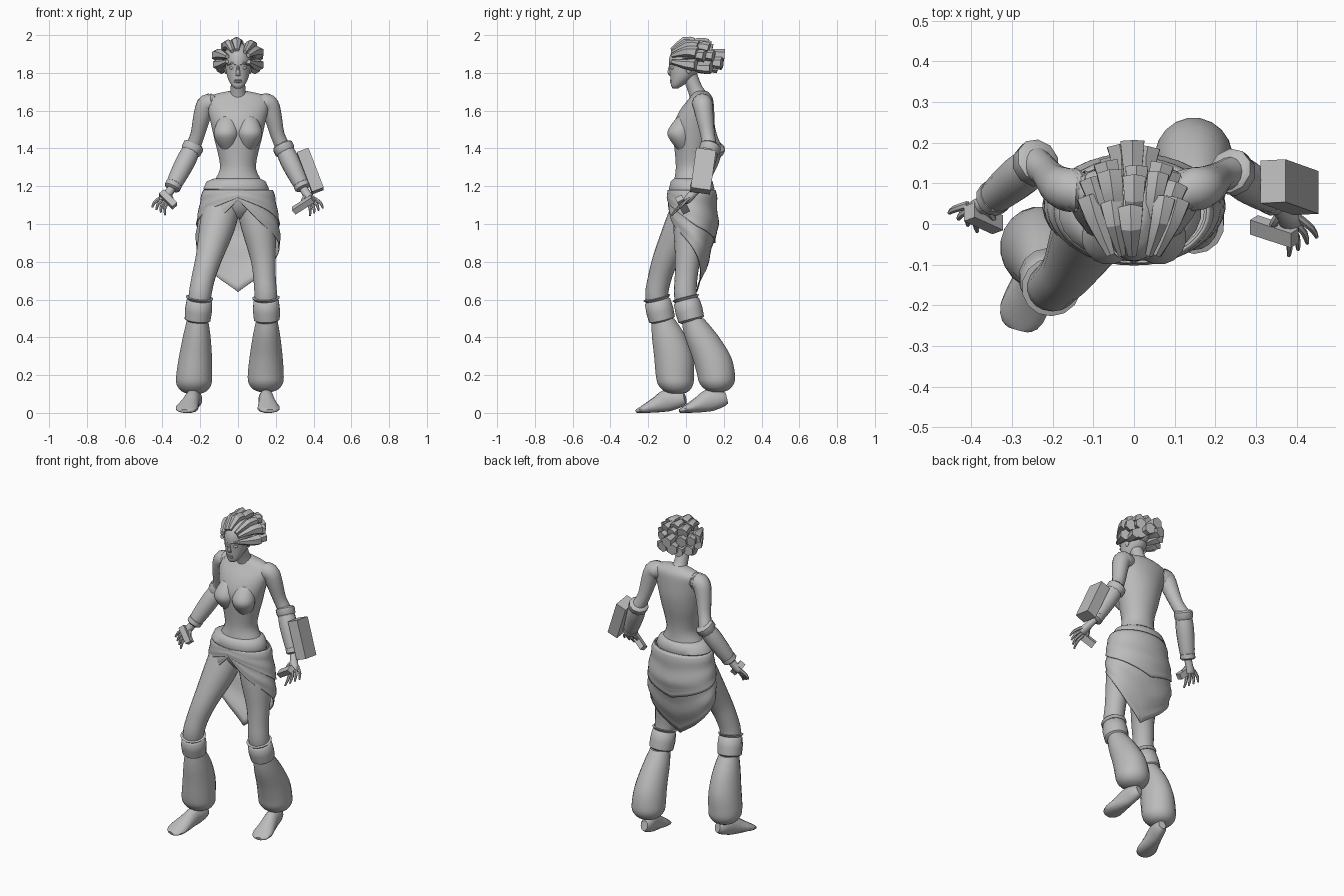
import bpy
import bmesh
import random
from math import sin, cos, pi, sqrt
from mathutils import Vector

default_cube = bpy.data.objects.get("Cube")
if default_cube:
    bpy.data.objects.remove(default_cube, do_unlink=True)

random.seed(4)
GREY = (.5, .5, .5, 1)
clay = bpy.data.materials.new("plain grey")
clay.diffuse_color = GREY
clay.use_nodes = True
clay.node_tree.nodes["Principled BSDF"].inputs["Base Color"].default_value = GREY


def finish(name, bm, angle=45):
    """Turn a bmesh into a named, shaded object."""
    bmesh.ops.recalc_face_normals(bm, faces=bm.faces[:])
    mesh = bpy.data.meshes.new(name)
    bm.to_mesh(mesh)
    bm.free()
    mesh.materials.append(clay)
    obj = bpy.data.objects.new(name, mesh)
    bpy.context.collection.objects.link(obj)
    bpy.ops.object.select_all(action='DESELECT')
    obj.select_set(True)
    bpy.context.view_layer.objects.active = obj
    if angle:
        bpy.ops.object.shade_smooth_by_angle(angle=angle * pi / 180)
    return obj


def smooth_path(rows, steps):
    """Catmull-Rom through rows of numbers."""
    rows = [Vector(r) for r in rows]
    if steps < 2 or len(rows) < 3:
        return rows
    ends = [rows[0]] + rows + [rows[-1]]
    out = []
    for a, b, c, d in zip(ends, ends[1:], ends[2:], ends[3:]):
        for k in range(steps):
            t = k / steps
            out.append((b * 2 + (c - a) * t + (a * 2 - b * 5 + c * 4 - d) * t * t
                        + (b * 3 - a - c * 3 + d) * t ** 3) / 2)
    return out + [rows[-1]]


def loft(name, rows, sides=16, steps=3, upright=False, angle=45):
    """Skin elliptical rings given as (x, y, z, rx, ry) or (x, y, z, r)."""
    rows = smooth_path([r if len(r) == 5 else (*r, r[3]) for r in rows], steps)
    centres = [Vector(r[:3]) for r in rows]
    bm = bmesh.new()
    rings = []
    for i, row in enumerate(rows):
        u, v = Vector((1, 0, 0)), Vector((0, 1, 0))
        if not upright:
            t = (centres[min(i + 1, len(rows) - 1)] - centres[max(i - 1, 0)]).normalized()
            u = (u - t * t.x).normalized()
            v = t.cross(u)
        turn = pi / sides
        rings.append([bm.verts.new(centres[i] + u * row[3] * cos(turn + 2 * pi * k / sides)
                                   + v * row[4] * sin(turn + 2 * pi * k / sides))
                      for k in range(sides)])
    for a, b in zip(rings, rings[1:]):
        for k in range(sides):
            n = (k + 1) % sides
            bm.faces.new((a[k], a[n], b[n], b[k]))
    bm.faces.new(rings[0])
    bm.faces.new(rings[-1])
    return finish(name, bm, angle)


def block(name, start, end, half_w, half_d):
    q = sqrt(2)
    loft(name, [(*start, half_w * q, half_d * q), (*end, half_w * q, half_d * q)], 4, 1, angle=0)


def ellipsoid(name, centre, radii):
    bm = bmesh.new()
    bmesh.ops.create_uvsphere(bm, u_segments=16, v_segments=10, radius=1)
    bmesh.ops.scale(bm, vec=radii, verts=bm.verts[:])
    bmesh.ops.translate(bm, vec=centre, verts=bm.verts[:])
    return finish(name, bm)


def lookup(table, t):
    """Linear interpolation in rows sorted by their first number."""
    t = min(max(t, table[0][0]), table[-1][0])
    for a, b in zip(table, table[1:]):
        if t <= b[0]:
            return Vector(a).lerp(Vector(b), (t - a[0]) / (b[0] - a[0]))


# Torso and neck
loft("torso", [(0, .03, 1.03, .03, .05), (0, .035, 1.08, .12, .095), (0, .035, 1.15, .165, .11),
               (0, .03, 1.22, .13, .095), (0, .032, 1.29, .097, .087), (0, .034, 1.36, .104, .092),
               (0, .038, 1.44, .124, .104), (0, .042, 1.52, .142, .11), (0, .058, 1.6, .16, .092),
               (0, .078, 1.66, .165, .066), (0, .08, 1.688, .12, .048), (0, .08, 1.705, .04, .03)],
     24, upright=True)
for side, label in ((-1, "right"), (1, "left")):
    loft(label + "_bust", [(side * .055, .0, 1.57, .04), (side * .058, -.017, 1.535, .056),
                           (side * .062, -.033, 1.485, .067), (side * .06, -.025, 1.44, .058),
                           (side * .05, -.005, 1.39, .036)], 16, upright=True)
loft("neck", [(0, .075, 1.66, .055), (0, .05, 1.71, .04), (0, .015, 1.8, .04)], 14)

# Head and face
loft("head", [(0, -.056, 1.718, .016, .014), (0, -.048, 1.733, .034, .032),
              (0, -.025, 1.77, .054, .058), (0, -.004, 1.82, .066, .084),
              (0, 0, 1.87, .069, .091), (0, .01, 1.92, .06, .08), (0, .02, 1.955, .025, .03)],
     20, upright=True)
loft("nose", [(0, -.08, 1.845, .008), (0, -.088, 1.805, .011), (0, -.08, 1.79, .015, .009)], 8)
for height in (1.752, 1.761):
    ellipsoid("lip", (0, -.074, height), (.022, .012, .006))
for side in (-1, 1):
    ellipsoid("eye", (side * .03, -.072, 1.826), (.016, .01, .008))
    loft("brow", [(side * .01, -.086, 1.846, .006), (side * .035, -.077, 1.852, .007),
                  (side * .055, -.057, 1.842, .005)], 6)
    ellipsoid("ear", (side * .064, .015, 1.82), (.009, .016, .025))

# Hair: thick faceted locks swept back from the hairline
ellipsoid("hair_cap", (0, .035, 1.885), (.075, .09, .07))


def lock(spread, reach, depth, start, thick):
    s, c = sin(spread), cos(spread)
    root = (.06 * s, start, 1.872 + .048 * c)
    middle = (.9 * reach * s, start * .4 + depth * .6, 1.87 + .9 * reach * c)
    end = (1.08 * reach * s, depth, 1.865 + .85 * reach * c)
    loft("hair_lock", [(*root, thick * .35), (*middle, thick * .8), (*end, thick)], 6, 2, angle=25)


for count, limit, reach, depth, start, thick in (
        (7, 1.75, .11, .05, -.075, .034), (7, 2.1, .1, .11, -.02, .035),
        (5, 2.2, .07, .16, .02, .036), (3, 2.1, .035, .185, .05, .034)):
    for k in range(count):
        spread = limit * (2 * k / (count - 1) - 1) + random.uniform(-.12, .12)
        lock(spread, reach * random.uniform(.92, 1.05), depth + random.uniform(-.025, .02), start,
             thick * random.uniform(.85, 1.05))


# Arms with bracers and hands
def arm(label, shoulder_to_elbow, elbow, wrist, palm, tip):
    elbow, wrist, palm, tip = map(Vector, (elbow, wrist, palm, tip))
    side = 1 if elbow.x > 0 else -1
    loft(label + "_upper_arm", shoulder_to_elbow + [(*elbow, .04)], 14)

    def ring(t, r):
        return (*elbow.lerp(wrist, t), r)
    loft(label + "_bracer", [ring(0, .046), ring(.3, .052), ring(.7, .047), ring(.95, .04)], 14)
    loft(label + "_elbow_cuff", [ring(-.1, .046), ring(-.06, .057), ring(.07, .056), ring(.12, .046)], 10, 1)
    loft(label + "_wrist_cuff", [ring(.86, .036), ring(.89, .044), ring(.99, .044), ring(1.02, .034)], 12, 1)
    loft(label + "_palm", [(*wrist, .022), (*wrist.lerp(palm, .6), .024, .022),
                           (*palm, .028, .02), (*palm.lerp(tip, .15), .024, .014)], 10)
    across = Vector((side * .012, .008, .007))
    for k in (-1.5, -.5, .5, 1.5):
        base = palm + across * k
        end = tip + across * k * 1.9
        bend = base.lerp(end, .55) + Vector((side * .008, 0, .004))
        loft(label + "_finger", [(*base, .01), (*bend, .009), (*end, .005)], 7, 2)
    thumb = wrist.lerp(palm, .5)
    loft(label + "_thumb", [(*thumb, .013), (*(thumb + Vector((-side * .02, -.03, -.03))), .011),
                            (*(thumb + Vector((-side * .025, -.045, -.06))), .006)], 7, 2)


arm("right", [(-.09, .08, 1.635, .045), (-.14, .082, 1.638, .054), (-.17, .087, 1.625, .053),
              (-.193, .1, 1.56, .046), (-.215, .125, 1.47, .038)], (-.242, .15, 1.4),
    (-.35, .06, 1.19), (-.39, .035, 1.13), (-.42, .005, 1.068))
arm("left", [(.09, .08, 1.635, .045), (.14, .085, 1.638, .054), (.168, .09, 1.625, .052),
             (.188, .1, 1.56, .046), (.21, .115, 1.47, .038)], (.242, .127, 1.4),
    (.345, .062, 1.19), (.385, .005, 1.125), (.415, -.055, 1.065))
block("forearm_box", (.342, .105, 1.385), (.423, .076, 1.175), .033, .053)
block("left_hand_box", (.295, -.002, 1.07), (.395, -.035, 1.135), .016, .02)
block("right_hand_box", (-.405, .03, 1.165), (-.335, -.002, 1.095), .018, .02)


# Legs: thigh, knee cuff, ballooning trouser leg and shoe
def leg(label, thigh, shin, heel, toe):
    loft(label + "_thigh", thigh, 18)
    knee, below = Vector(thigh[-2][:3]), Vector(thigh[-1][:3])

    def band(t, r):
        return (*knee.lerp(below, t), r)
    loft(label + "_knee_rim", [band(-.02, .058), band(0, .074), band(.1, .062)], 14, 1)
    loft(label + "_knee_cuff", [band(.1, .06), band(.16, .069), band(.55, .073), band(.92, .07),
                                band(1, .056)], 14, 1)
    girth = ((.055, .06), (.073, .09), (.088, .104), (.096, .102), (.093, .094), (.068, .066), (.03, .03))
    loft(label + "_trouser", [(*p, *r) for p, r in zip(shin, girth)], 20, upright=True)
    heel, toe = Vector(heel), Vector(toe)
    shape = ((0, .078, .022, .03), (.12, .072, .036, .045), (.35, .068, .04, .06),
             (.55, .047, .048, .046), (.8, .025, .06, .026), (.95, .013, .046, .014), (1, .01, .025, .009))
    loft(label + "_shoe", [(*heel.lerp(toe, t).xy, z, w, h) for t, z, w, h in shape], 14, 2)


leg("right",
    [(-.085, .03, 1.1, .1), (-.112, -.025, .98, .093), (-.155, -.105, .82, .07),
     (-.185, -.14, .71, .062), (-.203, -.155, .61, .06), (-.215, -.125, .485, .05)],
    [(-.214, -.122, .5), (-.218, -.092, .41), (-.225, -.066, .3), (-.232, -.059, .2),
     (-.233, -.055, .15), (-.233, -.05, .115), (-.233, -.05, .1)],
    (-.215, -.005, 0), (-.285, -.26, 0))
leg("left",
    [(.09, .04, 1.1, .1), (.11, .025, .98, .092), (.133, .01, .82, .068),
     (.141, 0, .71, .06), (.148, -.002, .61, .06), (.153, .03, .485, .05)],
    [(.153, .035, .5), (.151, .08, .41), (.149, .134, .3), (.147, .158, .21),
     (.147, .163, .16), (.147, .165, .125), (.147, .165, .11)],
    (.14, .215, 0), (.168, -.035, 0))

# Wrapped skirt, long at the back, with a shorter sash over it
hips = [(.64, .15, .03, .025), (.8, .205, .04, .075), (.9, .222, .04, .105),
        (1, .213, .035, .128), (1.15, .185, .03, .122), (1.24, .15, .03, .105)]


def drape(name, top, hem, offset, folds, columns=36, rows=14):
    bm = bmesh.new()
    grid = []
    for i in range(columns):
        phi = 2 * pi * i / columns - pi
        low = lookup(hem, abs(phi) / pi)[1]
        line = []
        for j in range(rows + 1):
            v = j / rows
            z = top + (low - top) * v
            _, rx, cy, ry = lookup(hips, z)
            puff = offset + .01 * (top - low) * sin(folds * 2 * pi * v)
            line.append(bm.verts.new(((rx + puff) * sin(phi), cy - (ry + puff) * cos(phi), z)))
        grid.append(line)
    for i in range(columns):
        a, b = grid[i], grid[(i + 1) % columns]
        for j in range(rows):
            bm.faces.new((a[j], b[j], b[j + 1], a[j + 1]))
    cloth = finish(name, bm, 30)
    cloth.modifiers.new("thickness", 'SOLIDIFY').thickness = .006


drape("skirt", 1.18, [(0, 1.13), (.2, 1.0), (.45, .89), (.6, .82), (.8, .715), (1, .64)], .004, 3)
drape("sash", 1.18, [(0, 1.14), (.25, 1.08), (.55, .99), (1, .9)], .01, 2)
loft("waistband", [(-.005, .03, 1.17, .165, .115), (-.01, .03, 1.185, .176, .122),
                   (-.01, .03, 1.225, .158, .112), (-.005, .03, 1.24, .125, .095)], 24, 1, upright=True)
